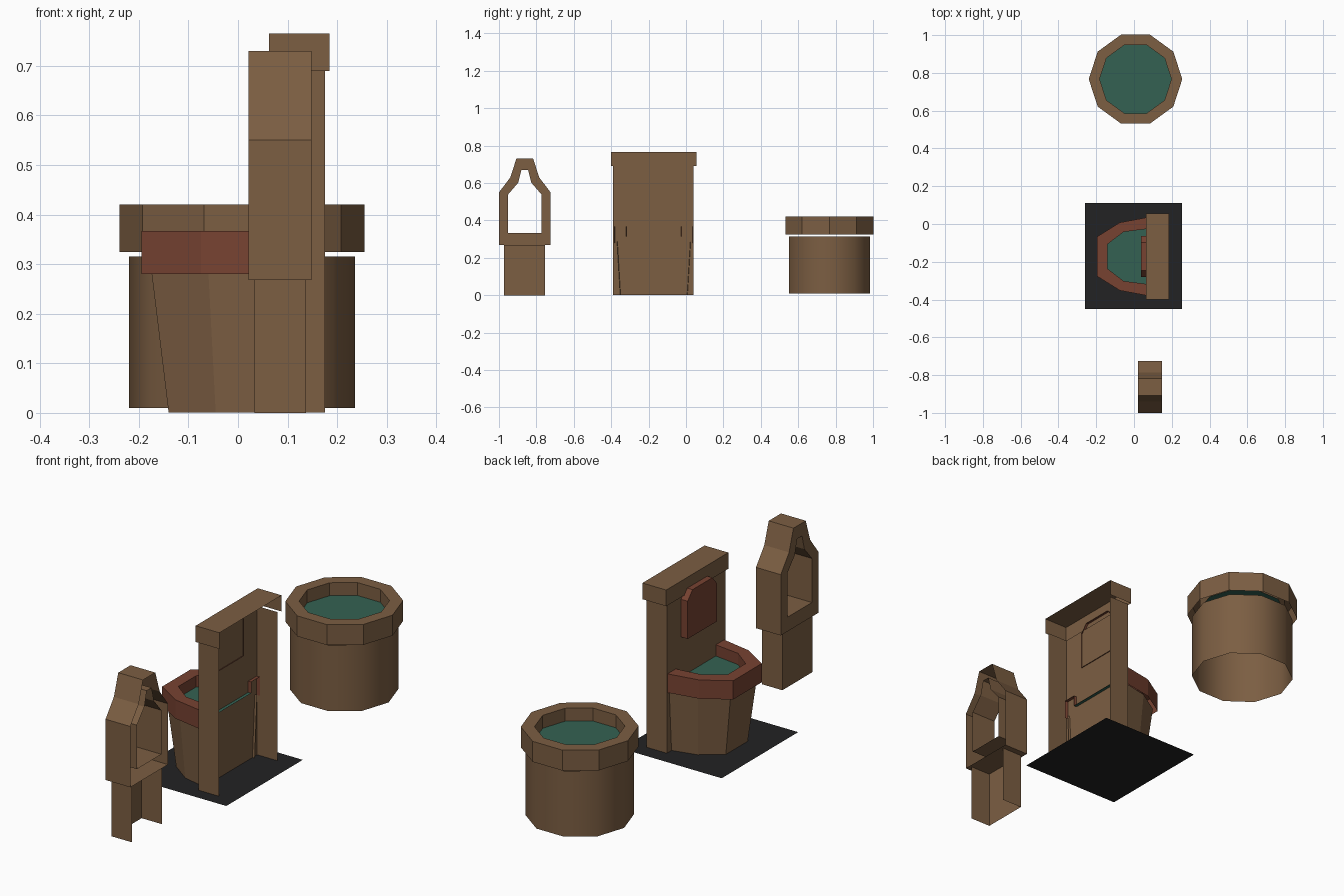
import bpy, math

if "Cube" in bpy.data.objects:
    bpy.data.objects.remove(bpy.data.objects["Cube"])


def material(name, rgb):
    m = bpy.data.materials.new(name)
    m.diffuse_color = (*rgb, 1)
    m.use_nodes = True
    m.node_tree.nodes["Principled BSDF"].inputs["Base Color"].default_value = m.diffuse_color
    return m


BROWN = material("brown stone", (0.20, 0.112, 0.055))
RED = material("red clay", (0.185, 0.055, 0.031))
GREEN = material("green water", (0.034, 0.12, 0.084))
BLACK = material("dark floor", (0.016, 0.016, 0.017))


def loft(name, loops, mat, closed=True, cap=False):
    """Bridge equal-length loops into an open shell; cap fills the last loop."""
    n = len(loops[0])
    verts = [p for lp in loops for p in lp]
    faces = []
    for k in range(len(loops) - 1):
        for i in range(n if closed else n - 1):
            j = (i + 1) % n
            faces.append((k * n + i, k * n + j, (k + 1) * n + j, (k + 1) * n + i))
    if cap:
        faces.append(tuple(range((len(loops) - 1) * n, len(loops) * n)))
    me = bpy.data.meshes.new(name)
    me.from_pydata(verts, [], faces)
    me.materials.append(mat)
    ob = bpy.data.objects.new(name, me)
    bpy.context.collection.objects.link(ob)
    return ob


def ring(r, z, cx=0.008, cy=0.767, n=10):
    return [(cx + r * math.cos(i * math.tau / n), cy + r * math.sin(i * math.tau / n), z)
            for i in range(n)]


def u_path(x_front, x_back, y0, y1, z):
    """U outline open towards +x."""
    return [(x_back, y1, z), (x_front, y1, z), (x_front, y0, z), (x_back, y0, z)]


def half_basin(pts, z, cy=-0.172):
    """Mirrored outline (x, half width) wrapping around -x."""
    return ([(x, cy + h, z) for x, h in pts]
            + [(x, cy - h, z) for x, h in reversed(pts)])


def upright(pts, x, cy):
    """Mirrored (half width, z) outline standing in the yz plane."""
    return ([(x, cy - h, z) for h, z in pts]
            + [(x, cy + h, z) for h, z in reversed(pts)])


# Round tub: smooth body, faceted rim, water
body = loft("tub_body", [ring(0.2275, 0.01), ring(0.2275, 0.315)], BROWN)
for p in body.data.polygons:
    p.use_smooth = True
loft("tub_rim", [ring(0.2475, 0.325), ring(0.2475, 0.42),
                 ring(0.19, 0.42), ring(0.19, 0.36)], BROWN)
loft("tub_water", [ring(0.19, 0.36)], GREEN, cap=True)

# Floor plate below the wall fountain
loft("floor_plate", [[(-0.26, -0.45, 0), (0.255, -0.45, 0),
                      (0.255, 0.11, 0), (-0.26, 0.11, 0)]], BLACK, cap=True)

# Fountain wall and its top cap, both open at the back
loft("fountain_wall", [u_path(0.07, 0.175, -0.39, 0.04, z) for z in (0.001, 0.69)],
     BROWN, closed=False)
loft("wall_cap", [u_path(0.063, 0.185, -0.40, 0.055, z) for z in (0.69, 0.765)],
     BROWN, closed=False, cap=True)

# Basin body, red rim and water
loft("basin_body", [half_basin([(0.08, 0.18), (-0.045, 0.15), (-0.14, 0.08)], 0.001),
                    half_basin([(0.08, 0.197), (-0.06, 0.168), (-0.175, 0.095)], 0.288)],
     BROWN, closed=False)
outer = [(0.085, 0.21), (-0.075, 0.18), (-0.195, 0.105)]
inner = [(0.085, 0.148), (-0.055, 0.13), (-0.14, 0.065)]
loft("basin_rim", [half_basin(outer, 0.28), half_basin(outer, 0.367),
                   half_basin(inner, 0.367), half_basin(inner, 0.315)], RED, closed=False)
loft("basin_water", [half_basin(inner, 0.315)], GREEN, cap=True)

# Red plate on the wall, with cut upper corners
plate = [(0.108, 0.50), (0.108, 0.675), (0.073, 0.715)]
plate_loops = [upright(plate, x, -0.172) for x in (0.074, 0.036)]
loft("wall_plate", plate_loops, RED, cap=True)
# underside of the plate is closed by the loft's wrap-around face

# Arched niche on a post, both open at the back
loft("niche_post", [u_path(0.033, 0.137, -0.973, -0.753, z) for z in (0, 0.268)],
     BROWN, closed=False)
frame = [(0.138, 0.268), (0.138, 0.55), (0.077, 0.63), (0.045, 0.73)]
hole = [(0.09, 0.334), (0.09, 0.538), (0.035, 0.602), (0.018, 0.67)]
loft("niche_frame", [upright(frame, 0.148, -0.862), upright(frame, 0.021, -0.862),
                     upright(hole, 0.021, -0.862), upright(hole, 0.148, -0.862)], BROWN)
